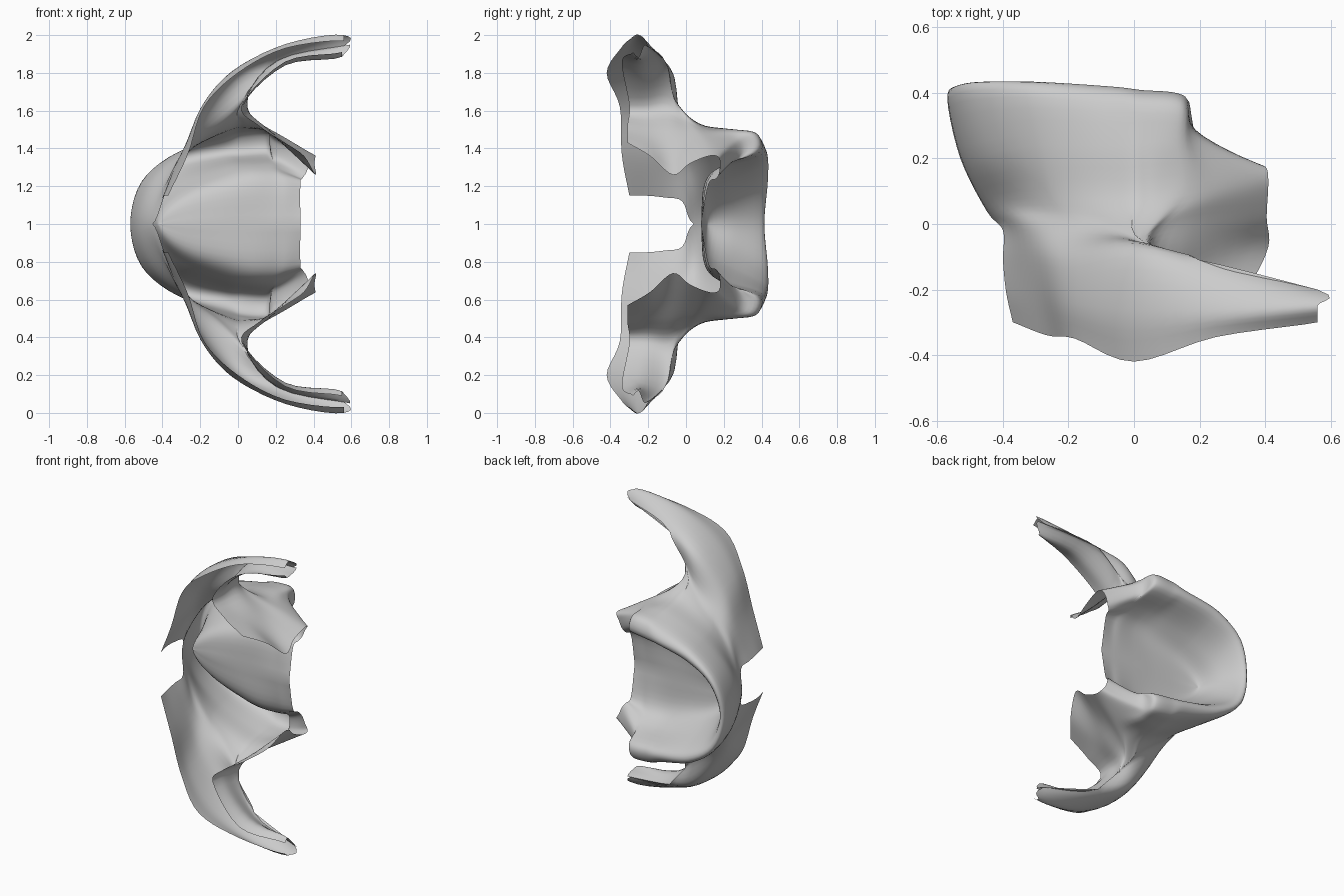
import bpy, bmesh
from mathutils import Vector

SUB = 5      # subdivisions between neighbouring columns
MID = 1.0    # height of the symmetry plane


def spline(keys, steps, mirrored_start=False):
    """Catmull-Rom through keys, steps[i] points in span i."""
    p = [Vector(k) for k in keys]
    first = p[0] * 2 - p[1]
    if mirrored_start:
        first = Vector((p[1].x, p[1].y, 2 * MID - p[1].z))
    p = [first] + p + [p[-1] * 2 - p[-2]]
    out = []
    for i, n in enumerate(steps, 1):
        a, b, c, d = p[i - 1:i + 3]
        for s in range(n):
            t = s / n
            out.append(0.5 * (2 * b + (c - a) * t + (2 * a - 5 * b + 4 * c - d) * t ** 2
                              + (3 * b - a - 3 * c + d) * t ** 3))
    return out + [p[-2]]


# Cheek wall: nasal edge, cheek, arch tip (outer, inner), notch, back wall edge
upper = [
    [(-.37, -.30, 1.15), (-.265, -.34, 1.37), (-.18, -.35, 1.62), (0, -.42, 1.80),
     (.25, -.345, 1.93), (.56, -.30, 1.97), (.55, -.28, 1.91), (.25, -.34, 1.86),
     (.02, -.30, 1.63), (.11, -.31, 1.52), (.25, -.31, 1.43)],
    [(-.39, -.21, 1.15), (-.29, -.22, 1.36), (-.20, -.24, 1.61), (-.03, -.26, 1.81),
     (.25, -.26, 1.95), (.56, -.25, 2.0), (.55, -.25, 1.885), (.25, -.24, 1.84),
     (.03, -.21, 1.63), (.14, -.20, 1.50), (.35, -.19, 1.36)],
    [(-.40, -.11, 1.14), (-.31, -.10, 1.35), (-.20, -.11, 1.57), (-.01, -.075, 1.78),
     (.20, -.11, 1.86), (.56, -.20, 1.94), (.56, -.20, 1.94), (.20, -.11, 1.86),
     (.04, -.10, 1.64), (.17, -.09, 1.49), (.41, -.07, 1.26)],
    [(-.40, -.02, 1.12), (-.33, 0, 1.32), (-.20, -.01, 1.46), (-.05, -.03, 1.58),
     (.03, -.06, 1.66), (.04, -.06, 1.66), (.04, -.06, 1.66), (.03, -.06, 1.66),
     (.07, -.02, 1.57), (.19, .01, 1.48), (.405, .02, 1.32)],
]
# Lower wall and outer ridge, front midline to back edge
lower = [
    [(-.45, .04, 1), (-.40, .07, 1.19), (-.26, .08, 1.385), (-.04, .07, 1.515),
     (.05, .07, 1.53), (.16, .09, 1.50), (.26, .11, 1.45), (.41, .12, 1.36)],
    [(-.53, .20, 1), (-.465, .21, 1.22), (-.30, .24, 1.38), (-.05, .24, 1.485),
     (.04, .25, 1.50), (.14, .25, 1.495), (.21, .23, 1.45), (.405, .17, 1.355)],
    [(-.57, .38, 1), (-.51, .405, 1.225), (-.33, .41, 1.37), (-.08, .39, 1.44),
     (.02, .38, 1.47), (.15, .365, 1.475), (.19, .28, 1.43), (.38, .18, 1.32)],
]
# Inner ridge and palate, front midline to back edge
palate = [
    [(-.54, .405, 1), (-.47, .415, 1.20), (-.30, .415, 1.31), (-.08, .405, 1.36),
     (.02, .395, 1.37), (.16, .375, 1.38), (.19, .28, 1.36), (.36, .175, 1.27)],
    [(-.47, .26, 1), (-.42, .25, 1.12), (-.28, .23, 1.22), (-.07, .21, 1.29),
     (.05, .20, 1.31), (.17, .20, 1.31), (.23, .19, 1.29), (.34, .16, 1.24)],
    [(-.43, .13, 1), (-.38, .12, 1.08), (-.25, .11, 1.15), (-.05, .10, 1.20),
     (.08, .10, 1.22), (.20, .11, 1.22), (.26, .11, 1.22), (.33, .12, 1.21)],
    [(-.42, .11, 1), (-.35, .095, 1), (-.25, .085, 1), (-.10, .08, 1),
     (.05, .08, 1), (.19, .08, 1), (.26, .08, 1), (.33, .08, 1)],
]

# Rows across, then columns along the height
wide = [SUB, SUB, 2 * SUB, 2 * SUB, 2 * SUB, SUB, SUB]
rows = [spline(r, [SUB] * 10) for r in upper]
rows += [spline(r, wide, r[1][2] > MID) for r in lower + palate]
cols = [spline(c, [SUB] * (len(rows) - 1)) for c in zip(*rows)]

bm = bmesh.new()
grid = [[bm.verts.new((p.x, p.y, max(p.z, MID) - MID)) for p in c] for c in cols]
for i in range(len(grid) - 1):
    for j in range(len(grid[0]) - 1):
        open_tip = 5 * SUB <= i < 6 * SUB and j < 3 * SUB
        under_arch = 4 * SUB <= i < 7 * SUB and 2 * SUB <= j < 3 * SUB
        if not (open_tip or under_arch):
            bm.faces.new((grid[i][j], grid[i + 1][j], grid[i + 1][j + 1], grid[i][j + 1]))
loose = [v for v in bm.verts if not v.link_faces]
bmesh.ops.delete(bm, geom=loose, context='VERTS')
bmesh.ops.remove_doubles(bm, verts=bm.verts, dist=.0008)
bmesh.ops.dissolve_degenerate(bm, edges=bm.edges, dist=.0005)
# Drop slivers lying flat in the symmetry plane
bm.normal_update()
flat = [f for f in bm.faces if all(v.co.z < 1e-5 for v in f.verts)]
bmesh.ops.delete(bm, geom=flat, context='FACES')
bmesh.ops.recalc_face_normals(bm, faces=bm.faces)

mesh = bpy.data.meshes.new("upper_jaw_bone")
bm.to_mesh(mesh)
bm.free()
jaw = bpy.data.objects.new("upper_jaw_bone", mesh)
bpy.context.collection.objects.link(jaw)
jaw.location.z = MID

# Mirror to the other side
mod = jaw.modifiers.new("mirror", 'MIRROR')
mod.use_axis = (False, False, True)
mod.merge_threshold = .001

bpy.context.view_layer.objects.active = jaw
jaw.select_set(True)
bpy.ops.object.shade_smooth_by_angle(angle=1.0)
